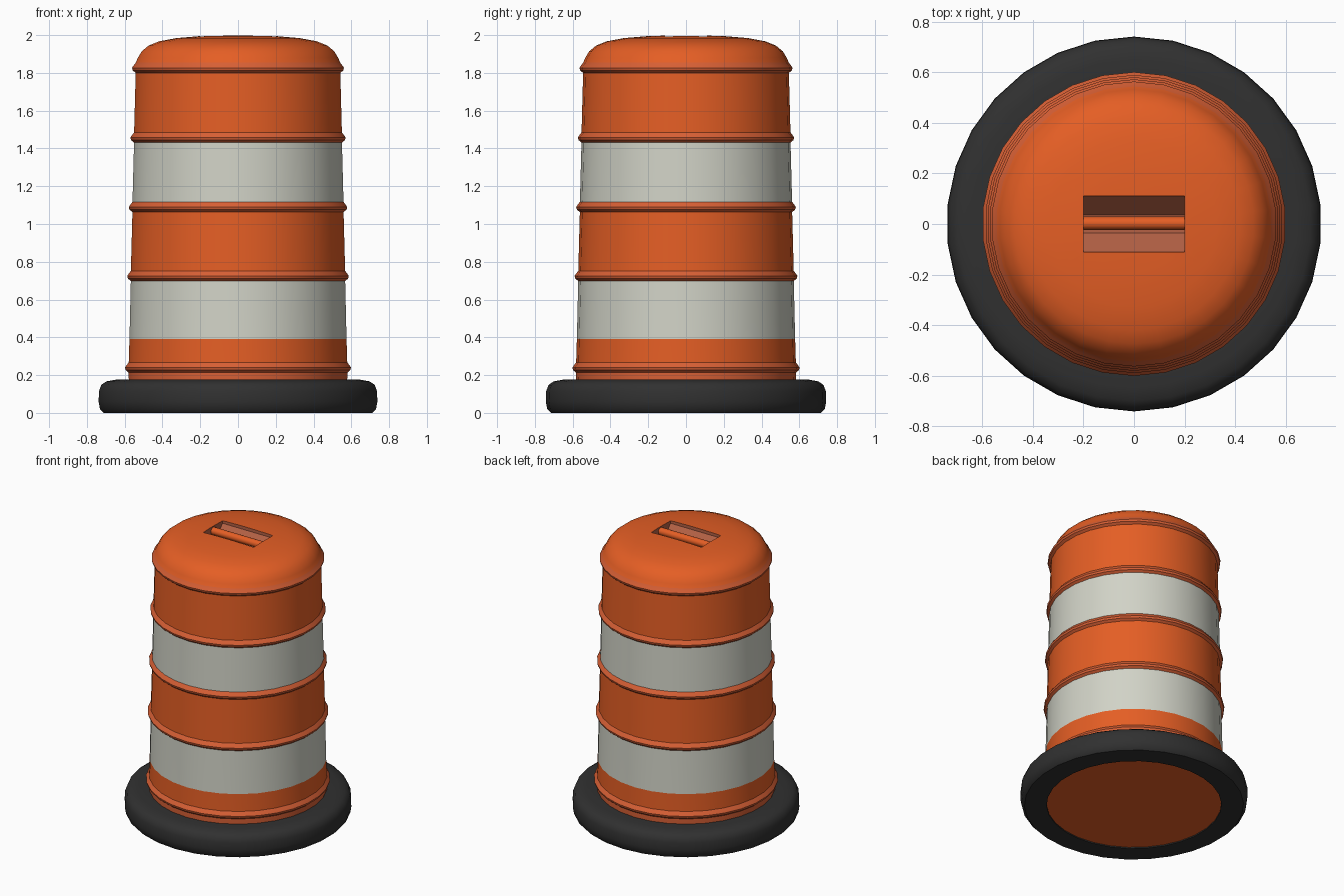
import bpy, bmesh, math

if "Cube" in bpy.data.objects:
    bpy.data.objects.remove(bpy.data.objects["Cube"])

SEG = 30


def material(name, rgb):
    m = bpy.data.materials.new(name)
    m.diffuse_color = (*rgb, 1)
    m.use_nodes = True
    m.node_tree.nodes["Principled BSDF"].inputs["Base Color"].default_value = m.diffuse_color
    return m


ORANGE, RIB, WHITE, RECESS = range(4)
barrel_mats = [material("orange plastic", (0.78, 0.112, 0.018)),
               material("rib orange", (0.68, 0.115, 0.035)),
               material("reflective white", (0.64, 0.65, 0.57)),
               material("recess brown", (0.46, 0.12, 0.06))]
black = material("black rubber", (0.03, 0.03, 0.03))


def make_object(name, bm, mats):
    bmesh.ops.recalc_face_normals(bm, faces=bm.faces)
    me = bpy.data.meshes.new(name)
    bm.to_mesh(me)
    bm.free()
    ob = bpy.data.objects.new(name, me)
    bpy.context.collection.objects.link(ob)
    for m in mats:
        me.materials.append(m)
    return ob


def activate(ob):
    bpy.ops.object.select_all(action='DESELECT')
    ob.select_set(True)
    bpy.context.view_layer.objects.active = ob


def smooth(ob, angle):
    activate(ob)
    bpy.ops.object.shade_smooth_by_angle(angle=math.radians(angle))


def lathe(profile, closed=False, rule=None):
    """Revolve (r, z) points; r = 0 makes a pole. rule(z) gives the material."""
    bm = bmesh.new()
    rings = []
    for r, z in profile:
        if r == 0:
            rings.append([bm.verts.new((0, 0, z))] * SEG)
        else:
            angs = [math.pi / 2 + 2 * math.pi * i / SEG for i in range(SEG)]
            rings.append([bm.verts.new((r * math.cos(a), r * math.sin(a), z)) for a in angs])
    pairs = list(zip(rings, rings[1:]))
    if closed:
        pairs.append((rings[-1], rings[0]))
    for a, b in pairs:
        for i in range(SEG):
            j = (i + 1) % SEG
            f = bm.faces.new(dict.fromkeys((a[i], a[j], b[j], b[i])))
            if rule:
                f.material_index = rule(f.calc_center_median().z)
    return bm


# barrel: tapering wall, five ribs, domed top
RIBS = [0.24, 0.725, 1.09, 1.458, 1.827]


def wall(z):
    return 0.587 - 0.0235 * z


def barrel_rule(z):
    if 0.02 < z < 0.215 or any(abs(z - c) < 0.027 for c in RIBS):
        return RIB
    if 0.39 < z < 0.70 or 1.115 < z < 1.433:
        return WHITE
    return ORANGE


profile = [(0, 0.008), (0.575, 0.008), (wall(0.2), 0.2)]
for c in RIBS:
    if c == 0.725:
        profile.append((wall(0.39), 0.39))
    for dz, dr in [(-0.027, 0), (-0.014, 0.016), (0.0, 0.02), (0.011, 0.013), (0.027, 0.001)]:
        profile.append((wall(c + dz) + dr, c + dz))
profile += [(0.533, 1.88), (0.512, 1.915), (0.475, 1.945), (0.42, 1.967),
            (0.33, 1.984), (0.2, 1.995), (0, 2.0)]
barrel = make_object("barrel", lathe(profile, rule=barrel_rule), barrel_mats)

# V-shaped hand recess cut into the dome
bm = bmesh.new()
section = [(-0.11, 2.1), (-0.11, 1.975), (-0.035, 1.89), (0.035, 1.89), (0.11, 1.975), (0.11, 2.1)]
ends = [[bm.verts.new((x, y, z)) for y, z in section] for x in (-0.2, 0.2)]
for e in ends:
    bm.faces.new(e)
for i in range(6):
    j = (i + 1) % 6
    bm.faces.new((ends[0][i], ends[0][j], ends[1][j], ends[1][i]))
for f in bm.faces:
    f.material_index = RECESS
cutter = make_object("recess_cutter", bm, barrel_mats)
cutter.hide_render = True
mod = barrel.modifiers.new("recess", 'BOOLEAN')
mod.operation = 'DIFFERENCE'
mod.solver = 'EXACT'
mod.object = cutter
activate(barrel)
bpy.ops.object.modifier_apply(modifier=mod.name)
bpy.data.objects.remove(cutter)
smooth(barrel, 30)

# grip bar across the recess
bpy.ops.mesh.primitive_cylinder_add(vertices=12, radius=0.026, depth=0.42,
                                    location=(0, 0.003, 1.962), rotation=(0, math.pi / 2, 0))
grip = bpy.context.object
grip.name = "grip_bar"
grip.data.materials.append(barrel_mats[ORANGE])
smooth(grip, 40)

# rubber ring base
base = make_object("rubber_base", lathe(
    [(0.57, 0), (0.715, 0), (0.735, 0.02), (0.742, 0.06), (0.74, 0.115), (0.728, 0.148),
     (0.70, 0.167), (0.65, 0.176), (0.57, 0.176)], closed=True), [black])
smooth(base, 40)
